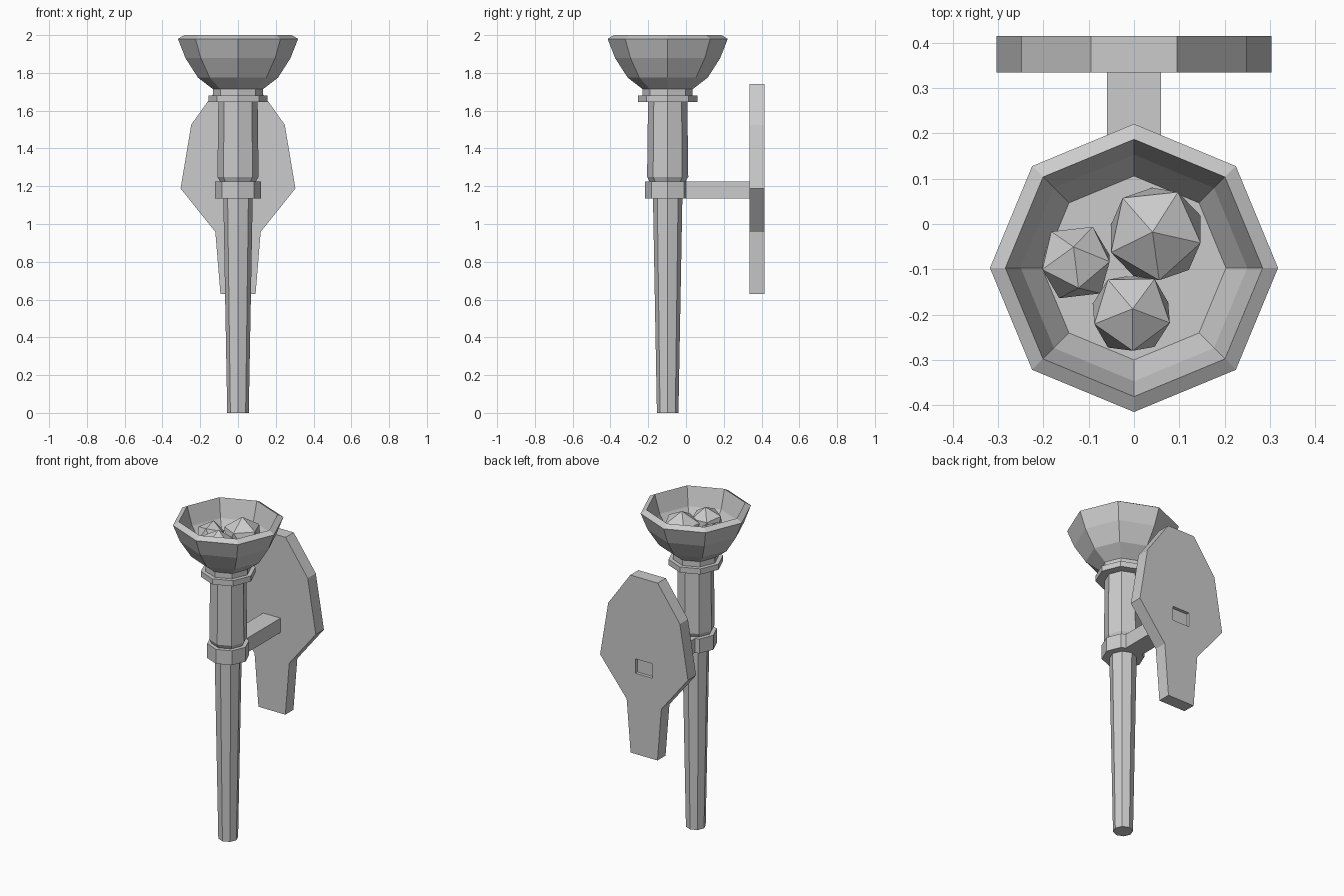
import bpy, bmesh
from math import cos, sin, pi, radians

if "Cube" in bpy.data.objects:
    bpy.data.objects.remove(bpy.data.objects["Cube"])

AXIS_Y = -0.097   # centre line of the torch
SIDES = 8


def finish(name, bm):
    bmesh.ops.recalc_face_normals(bm, faces=bm.faces)
    me = bpy.data.meshes.new(name)
    bm.to_mesh(me)
    bm.free()
    ob = bpy.data.objects.new(name, me)
    bpy.context.collection.objects.link(ob)
    return ob


def lathe(name, profile):
    """Eight-sided turned part from (radius, z) pairs, capped at both ends."""
    bm = bmesh.new()
    rings = [[bm.verts.new((r * cos(2 * pi * i / SIDES),
                            AXIS_Y + r * sin(2 * pi * i / SIDES), z))
              for i in range(SIDES)] for r, z in profile]
    for a, b in zip(rings, rings[1:]):
        for i in range(SIDES):
            j = (i + 1) % SIDES
            bm.faces.new((a[i], a[j], b[j], b[i]))
    bm.faces.new(rings[0])
    bm.faces.new(rings[-1])
    return finish(name, bm)


def box(name, x, y, z):
    bm = bmesh.new()
    bmesh.ops.create_cube(bm, size=1)
    for v in bm.verts:
        v.co = [lo + (c + 0.5) * (hi - lo) for c, (lo, hi) in zip(v.co, (x, y, z))]
    return finish(name, bm)


# Turned torch parts
lathe("shaft", [(0.057, 0), (0.078, 1.15)])
lathe("clamp_ring", [(0.121, 1.135), (0.121, 1.225)])
lathe("grip", [(0.09, 1.215), (0.109, 1.25), (0.104, 1.65)])
lathe("collar", [(0.157, 1.645), (0.157, 1.68)])
lathe("neck", [(0.132, 1.675), (0.132, 1.72)])
lathe("bowl", [(0.13, 1.712), (0.212, 1.775), (0.278, 1.878), (0.318, 1.98),
               (0.284, 2.0), (0.25, 1.885), (0.203, 1.81)])

# Coals in the bowl: centre, radius, tilt and turn in degrees
coals = [((0.048, -0.022, 1.872), 0.117, (-4, 0, 60)),
         ((-0.006, -0.197, 1.864), 0.098, (-6, 0, -17)),
         ((-0.128, -0.085, 1.85), 0.088, (-22, -8, -10))]
for n, (loc, r, rot) in enumerate(coals, 1):
    bm = bmesh.new()
    bmesh.ops.create_icosphere(bm, subdivisions=1, radius=r)
    ob = finish(f"coal_{n}", bm)
    ob.location = loc
    ob.rotation_euler = [radians(a) for a in rot]

# Wall plate: half outline mirrored in x, extruded along y
half = [(0.095, 1.74), (0.248, 1.525), (0.304, 1.188), (0.12, 0.958), (0.093, 0.63)]
outline = half + [(-x, z) for x, z in reversed(half)]
bm = bmesh.new()
face = bm.faces.new([bm.verts.new((x, 0.335, z)) for x, z in outline])
ext = bmesh.ops.extrude_face_region(bm, geom=[face])
for v in ext["geom"]:
    if isinstance(v, bmesh.types.BMVert):
        v.co.y = 0.415
plate = finish("wall_plate", bm)

# Arm through the plate, its end set slightly below the back face
box("arm", (-0.06, 0.06), (-0.02, 0.395), (1.135, 1.225))
cutter = box("arm_socket_cutter", (-0.06, 0.06), (0.393, 0.5), (1.135, 1.225))
cutter.hide_render = True
cutter.hide_viewport = True
cut = plate.modifiers.new("arm_socket", 'BOOLEAN')
cut.operation = 'DIFFERENCE'
cut.solver = 'EXACT'
cut.object = cutter
